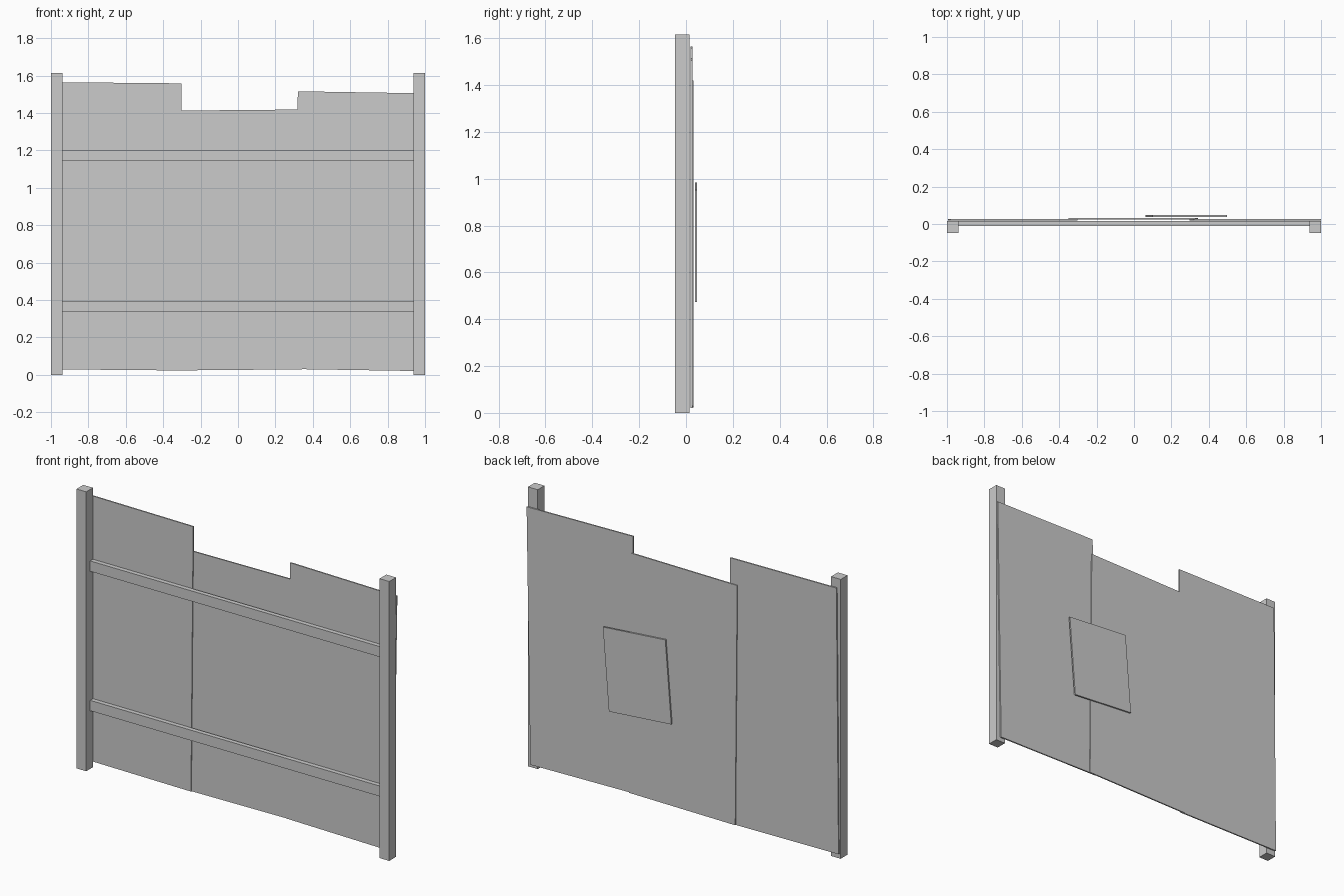
import bpy

cube = bpy.data.objects.get("Cube")
if cube:
    bpy.data.objects.remove(cube, do_unlink=True)

# One plain grey for every part
GREY = (0.6, 0.6, 0.6, 1)
grey = bpy.data.materials.new("plain_grey")
grey.diffuse_color = GREY
grey.use_nodes = True
for node in grey.node_tree.nodes:
    if node.type == 'BSDF_PRINCIPLED':
        node.inputs["Base Color"].default_value = GREY


def box(name, x, z, width, height, front, back, tilt=0):
    """Box centred on x and z, reaching from front to back in y, tilted in its own plane."""
    bpy.ops.mesh.primitive_cube_add(size=1, location=(x, (front + back) / 2, z),
                                    rotation=(0, tilt, 0))
    ob = bpy.context.object
    ob.name = name
    ob.scale = (width, back - front, height)
    ob.data.materials.append(grey)
    return ob


POST = 0.062
POST_BACK = 0.015
POST_HEIGHT = 1.615

# Square posts at both ends
for side, sign in (("left", 1), ("right", -1)):
    box(side + "_post", sign * (1 - POST / 2), POST_HEIGHT / 2, POST, POST_HEIGHT,
        POST_BACK - POST, POST_BACK)

# Rails between the posts, flush with their backs
for level, z in (("lower", 0.366), ("upper", 1.172)):
    box(level + "_rail", 0, z, 2 - 2 * POST, 0.06, -0.011, POST_BACK)

# Three slightly crooked sheets, the middle one lapped behind the others
box("right_sheet", -0.648, 0.794, 0.68, 1.535, 0.02, 0.028, 0.009)
box("left_sheet", 0.648, 0.768, 0.68, 1.485, 0.02, 0.028, 0.016)
box("middle_sheet", -0.004, 0.721, 0.68, 1.389, 0.025, 0.033, -0.009)

# Crooked patch on the back
box("back_patch", 0.28, 0.728, 0.40, 0.48, 0.038, 0.047, 0.08)
